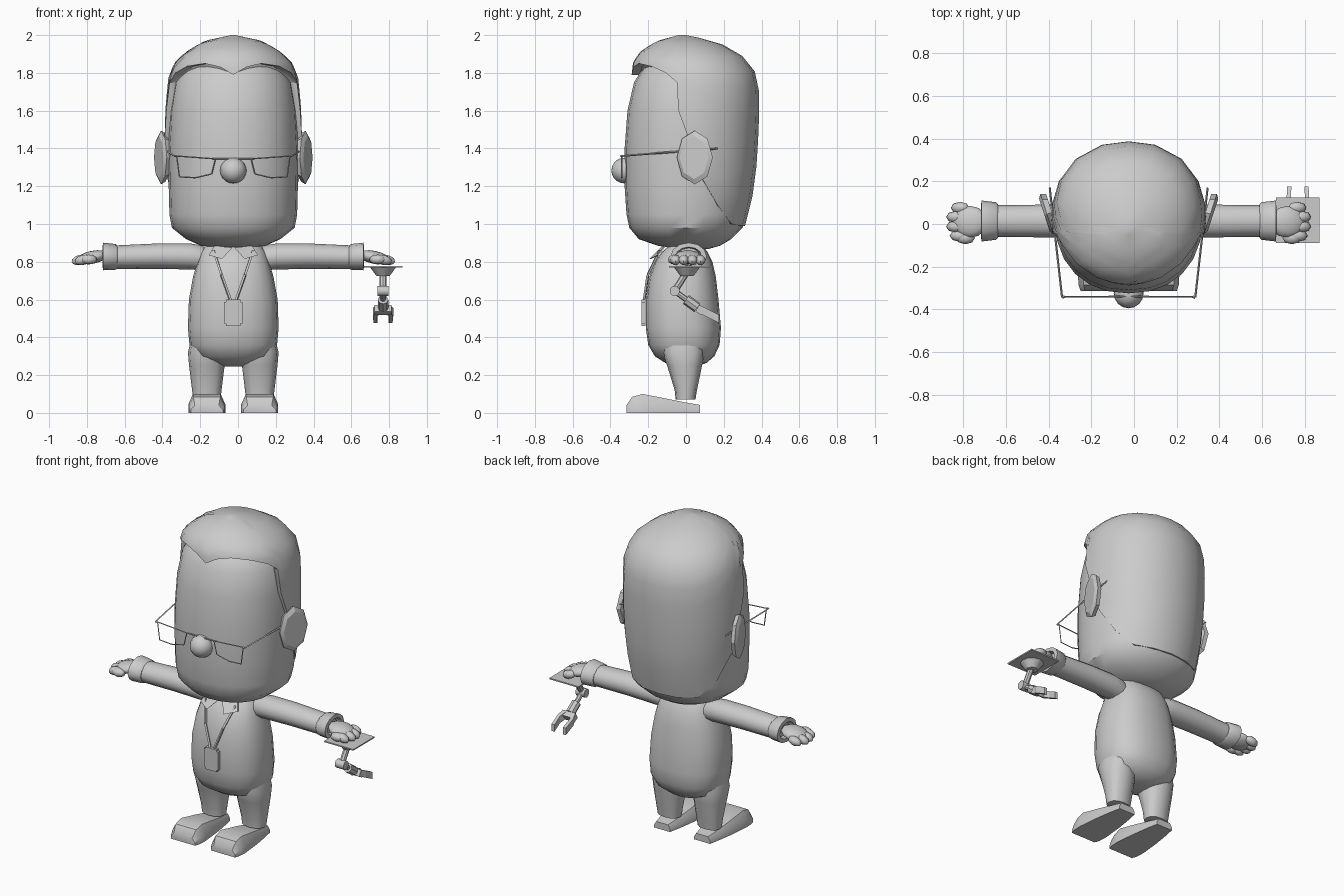
import bpy, bmesh, math
from mathutils import Vector, Matrix

if "Cube" in bpy.data.objects:
    bpy.data.objects.remove(bpy.data.objects["Cube"])

X0 = -0.025  # figure's centre line
grey = bpy.data.materials.new("plain_grey")
grey.diffuse_color = (0.6, 0.6, 0.6, 1)
grey.use_nodes = True
grey.node_tree.nodes["Principled BSDF"].inputs["Base Color"].default_value = grey.diffuse_color


def finish(name, bm, angle=40):
    bmesh.ops.recalc_face_normals(bm, faces=bm.faces[:])
    me = bpy.data.meshes.new(name)
    bm.to_mesh(me)
    bm.free()
    me.materials.append(grey)
    ob = bpy.data.objects.new(name, me)
    bpy.context.collection.objects.link(ob)
    bpy.ops.object.select_all(action='DESELECT')
    ob.select_set(True)
    bpy.context.view_layer.objects.active = ob
    bpy.ops.object.shade_smooth_by_angle(angle=math.radians(angle))
    return ob


def skin(bm, rings):
    """Bridge rings of points and cap both ends."""
    vs = [[bm.verts.new(p) for p in r] for r in rings]
    n = len(vs[0])
    for a, b in zip(vs, vs[1:]):
        for i in range(n):
            bm.faces.new((a[i], a[(i + 1) % n], b[(i + 1) % n], b[i]))
    bm.faces.new(vs[0][::-1])
    bm.faces.new(vs[-1])


def oval(cu, cv, ru, rv, n=16, e=2.0):
    """Superellipse points."""
    pts = []
    for i in range(n):
        t = 2 * math.pi * i / n
        c, s = math.cos(t), math.sin(t)
        pts.append((cu + ru * math.copysign(abs(c) ** (2 / e), c),
                    cv + rv * math.copysign(abs(s) ** (2 / e), s)))
    return pts


def tower(name, x, table, n=20, e=2.2):
    """Loft upwards from rows of (z, front y, back y, half width)."""
    bm = bmesh.new()
    skin(bm, [[(u, v, z) for u, v in oval(x, (f + b) / 2, w, (b - f) / 2, n, e)]
              for z, f, b, w in table])
    return finish(name, bm)


def rod(bm, p, q, r, n=8, r2=None):
    p, q = Vector(p), Vector(q)
    m = Matrix.Translation((p + q) / 2) @ (q - p).to_track_quat('Z', 'Y').to_matrix().to_4x4()
    bmesh.ops.create_cone(bm, cap_ends=True, segments=n, radius1=r,
                          radius2=r if r2 is None else r2, depth=(q - p).length, matrix=m)


def ball(bm, c, r, u=12, v=8, rot=0):
    m = Matrix.Translation(c) @ Matrix.Rotation(rot, 4, 'Y') @ Matrix.Diagonal((*r, 1))
    bmesh.ops.create_uvsphere(bm, u_segments=u, v_segments=v, radius=1, matrix=m)


def box(bm, c, size, rot=0):
    m = Matrix.Translation(c) @ Matrix.Rotation(rot, 4, 'X') @ Matrix.Diagonal((*size, 1))
    bmesh.ops.create_cube(bm, size=1, matrix=m)


# Head
tower("head", X0, [
    (0.868, -.04, .12, .06), (0.885, -.15, .18, .17), (0.92, -.25, .24, .25),
    (0.98, -.30, .30, .325), (1.05, -.315, .32, .338), (1.2, -.325, .345, .342),
    (1.4, -.325, .36, .345), (1.6, -.31, .36, .335), (1.75, -.275, .34, .31),
    (1.84, -.22, .27, .25), (1.88, -.15, .18, .15)], n=24)

# Hair: columns that rise from the hairline to the crown
outer = [(0.98, -.315, .31, .332), (1.2, -.33, .365, .352), (1.4, -.33, .38, .365),
         (1.6, -.32, .388, .36), (1.77, -.29, .385, .345), (1.86, -.28, .335, .31),
         (1.92, -.235, .26, .24), (1.97, -.15, .15, .15), (2.0, -.04, 0, .01)]
hairline = [(0, 1.79), (12, 1.83), (28, 1.85), (48, 1.835), (64, 1.80), (74, 1.75),
            (78, 1.6), (88, 1.45), (100, 1.25), (118, 1.10), (138, 1.0), (160, .99), (180, .99)]


def outer_point(deg, z, k=1.0):
    for a, b in zip(outer, outer[1:]):
        if z <= b[0] + 1e-6:
            t = (z - a[0]) / (b[0] - a[0])
            f, bk, w = (a[i] + t * (b[i] - a[i]) for i in (1, 2, 3))
            break
    s, c = math.sin(math.radians(deg)), math.cos(math.radians(deg))
    r = (abs(s) ** 2.2 + abs(c) ** 2.2) ** (-1 / 2.2) * k
    return (X0 + w * r * s, (f + bk) / 2 - (bk - f) / 2 * r * c, z)


columns = hairline + [(360 - d, z) for d, z in hairline[-2:0:-1]]
bm = bmesh.new()
rings = [[outer_point(d, h, 0.86) for d, h in columns]]
for i in range(11):
    f = math.sin(i / 10 * math.pi / 2)
    rings.append([outer_point(d, h + (2.0 - h) * f) for d, h in columns])
skin(bm, rings)
finish("hair", bm, 45)

# Nose
bm = bmesh.new()
ball(bm, (X0, -.325, 1.283), (.07, .07, .068), 16, 10)
finish("nose", bm, 60)

# Ears: tilted octagonal plates
for s, side in ((1, "right"), (-1, "left")):
    bm = bmesh.new()
    m = Matrix.Translation((X0 + s * .378, .048, 1.352)) @ Matrix.Rotation(-s * math.radians(18), 4, 'Z')
    skin(bm, [[m @ Vector((s * x, u, v)) for u, v in oval(0, 0, .10 * k, .142 * k, 8)]
              for x, k in ((-.02, .9), (.005, 1), (.018, .8))])
    finish(side + "_ear", bm, 25)

# Glasses: wire rims, bridge and temples
bm = bmesh.new()
for s in (1, -1):
    rim = [(.095, 1.345), (.30, 1.36), (.285, 1.25), (.20, 1.245), (.115, 1.265)]
    pts = [(X0 + s * x, -.34, z) for x, z in rim]
    for i in range(5):
        rod(bm, pts[i], pts[(i + 1) % 5], .0035, 4)
    rod(bm, pts[1], (X0 + s * .312, -.345, 1.36), .006, 4)
    rod(bm, (X0 + s * .312, -.345, 1.36), (X0 + s * .37, .17, 1.40), .005, 4)
rod(bm, (X0 - .095, -.34, 1.345), (X0 + .095, -.34, 1.345), .004, 4)
finish("glasses", bm)

# Torso
tower("jacket", X0, [
    (0.245, -.06, .06, .05), (0.265, -.11, .11, .12), (0.30, -.165, .15, .20), (0.36, -.20, .178, .232),
    (0.45, -.213, .185, .24), (0.6, -.213, .172, .235), (0.72, -.195, .158, .213),
    (0.80, -.165, .14, .19), (0.85, -.13, .115, .172), (0.885, -.09, .09, .15)], e=2.4)

# Collar and lanyard
for s, side in ((1, "right"), (-1, "left")):
    bm = bmesh.new()
    flap = [(.005, -.125, .875), (.10, -.105, .885), (.13, -.145, .835), (.06, -.185, .815)]
    skin(bm, [[(X0 + s * x, y + o, z) for x, y, z in flap] for o in (0, -.008)])
    finish(side + "_collar", bm)
    bm = bmesh.new()
    path = [(.105, -.14, .86), (.062, -.202, .73), (.014, -.222, .595)]
    pts = [(X0 + s * x, y, z) for x, y, z in path]
    for a, b in zip(pts, pts[1:]):
        rod(bm, a, b, .008, 4)
    finish(side + "_lanyard", bm)

# Badge
bm = bmesh.new()
box(bm, (X0, -.225, .53), (.10, .02, .14))
bmesh.ops.bevel(bm, geom=[e for e in bm.edges if abs(e.verts[0].co.y - e.verts[1].co.y) > .01],
                offset=.012, segments=2, affect='EDGES')
finish("badge", bm)

for s, side in ((1, "right"), (-1, "left")):
    # Trouser leg
    tower(side + "_leg", X0 + s * .14, [
        (.07, -.055, .05, .072), (.12, -.06, .058, .078), (.25, -.10, .085, .094),
        (.32, -.125, .098, .10), (.40, -.12, .09, .08)], n=12, e=2.4)
    # Shoe: wedge widening towards the toe; rows of (y, half width, top z)
    bm = bmesh.new()
    rows = [(.075, .055, .042), (.0, .07, .055), (-.10, .085, .075), (-.23, .098, .10),
            (-.285, .095, .085), (-.315, .085, .04)]
    cx = X0 + s * .14
    skin(bm, [[(cx - w, y, 0), (cx + w, y, 0), (cx + w, y, h * .45), (cx + w * .75, y, h),
               (cx - w * .75, y, h), (cx - w, y, h * .45)] for y, w, h in rows])
    finish(side + "_shoe", bm, 35)

    # Sleeve and cuff, lofted sideways; rows of (x, z, half depth, half height)
    for part, rows in (
        ("sleeve", [(.10, .80, .05, .05), (.17, .822, .072, .066), (.23, .828, .078, .069),
                    (.40, .830, .077, .067), (.55, .826, .074, .064), (.64, .824, .074, .062)]),
        ("cuff", [(.612, .824, .078, .06), (.622, .826, .088, .068), (.69, .828, .096, .073),
                  (.692, .828, .07, .05), (.66, .828, .06, .045)])):
        bm = bmesh.new()
        skin(bm, [[(X0 + s * x, u, v) for u, v in oval(.014, z, ry, rz, 12)]
                  for x, z, ry, rz in rows])
        finish(side + "_" + part, bm)

    # Hand: palm, stubby fingers and thumb
    bm = bmesh.new()
    ball(bm, (X0 + s * .745, .01, .824), (.085, .075, .034), rot=s * .2)
    for y, x in ((-.055, .795), (-.012, .812), (.033, .812), (.076, .79)):
        ball(bm, (X0 + s * x, y, .81), (.045, .028, .026), 8, 6, rot=s * .25)
    ball(bm, (X0 + s * .765, -.065, .812), (.045, .03, .026), 8, 6)
    finish(side + "_hand", bm, 60)

# Tray under the right hand
TX = .768
bm = bmesh.new()
box(bm, (TX, .017, .773), (.204, .214, .008))
finish("tray", bm)

# Hanging jointed arm
bm = bmesh.new()
rod(bm, (TX, .005, .725), (TX, .005, .77), .035, 12, .068)
rod(bm, (TX, .0, .74), (TX, -.06, .645), .018)
rod(bm, (TX - .03, -.06, .645), (TX + .03, -.06, .645), .027, 10)
rod(bm, (TX, -.06, .645), (TX, .05, .565), .015)
rod(bm, (TX, .0, .60), (TX, .06, .557), .028)
finish("hanging_arm", bm)

# Gripper: base plate with two prongs
bm = bmesh.new()
box(bm, (TX, .075, .545), (.09, .035, .04), -.55)
for s in (1, -1):
    prong = [(.015, .07), (.04, .07), (.054, .105), (.05, .175), (.03, .175), (.034, .115)]
    skin(bm, [[(TX + s * x, y, .55 + o - (y - .07) * .5) for x, y in prong] for o in (-.022, .022)])
finish("gripper", bm, 25)
